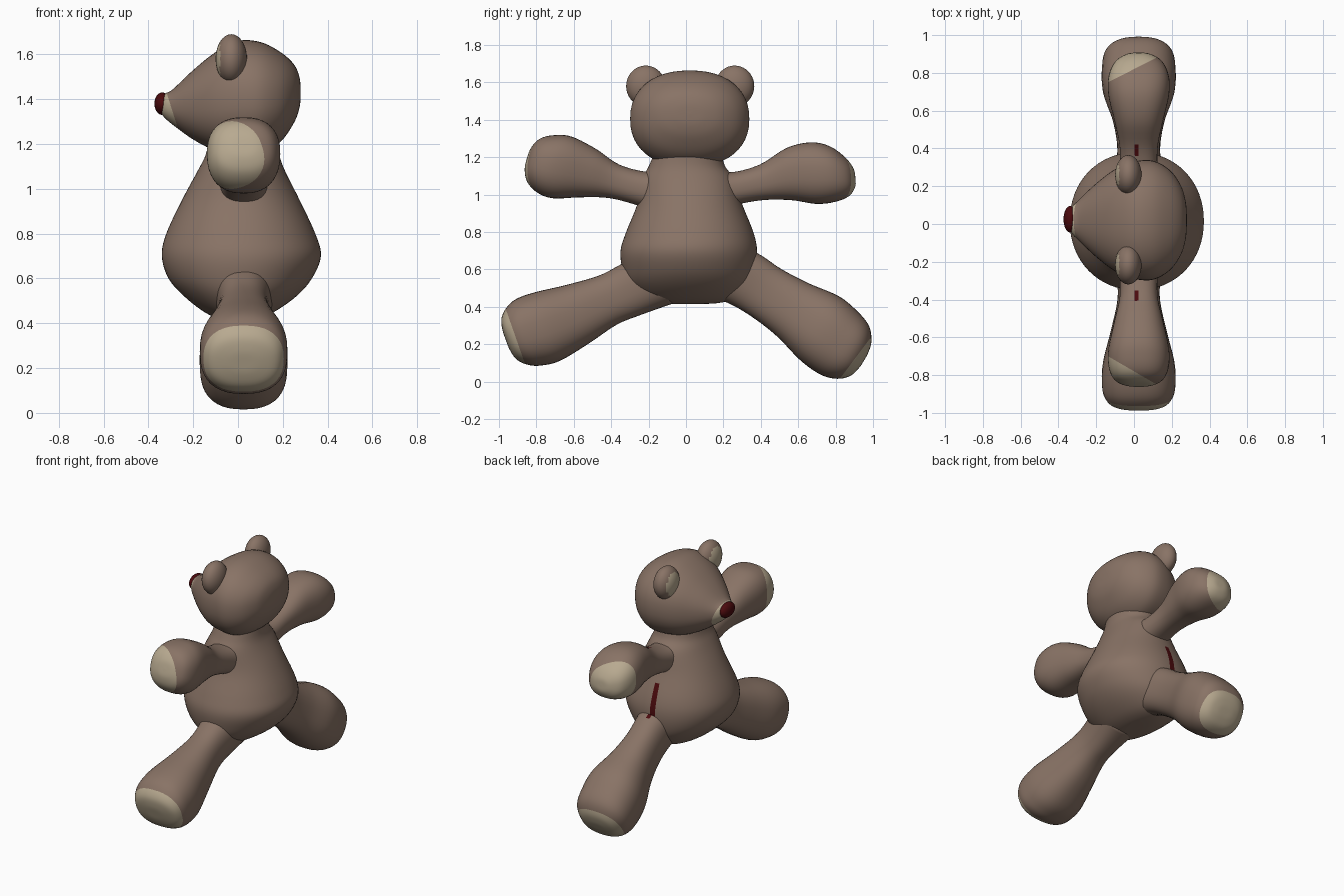
import bpy, bmesh, math
from mathutils import Vector

old = bpy.data.objects.get("Cube")
if old:
    bpy.data.objects.remove(old, do_unlink=True)


def material(name, rgb):
    m = bpy.data.materials.new(name)
    m.use_nodes = True
    m.diffuse_color = (*rgb, 1)
    bsdf = next(n for n in m.node_tree.nodes if n.type == 'BSDF_PRINCIPLED')
    bsdf.inputs["Base Color"].default_value = (*rgb, 1)
    bsdf.inputs["Roughness"].default_value = 0.8
    return m


MATS = [material("brown plush", (0.25, 0.172, 0.132)),
        material("cream pad", (0.48, 0.40, 0.28)),
        material("dark red", (0.07, 0.003, 0.004))]
BROWN, CREAM, RED = range(3)


def smooth_rows(rows, steps=5):
    """Catmull-Rom interpolation through the rows of a loft."""
    out = []
    for i in range(len(rows) - 1):
        quad = [rows[max(i - 1, 0)], rows[i], rows[i + 1], rows[min(i + 2, len(rows) - 1)]]
        for s in range(steps):
            t = s / steps
            out.append([0.5 * (2 * b + (c - a) * t + (2 * a - 5 * b + 4 * c - d) * t * t
                               + (3 * b - a - 3 * c + d) * t ** 3)
                        for a, b, c, d in zip(*quad)])
    return out + [list(rows[-1])]


def finish(name, bm, rule=None, cut=None):
    """Cut a clean pad edge, colour faces, and make the object."""
    bmesh.ops.recalc_face_normals(bm, faces=bm.faces)
    if cut:
        point, normal = Vector(cut[0]), Vector(cut[1])
        bmesh.ops.bisect_plane(bm, geom=bm.verts[:] + bm.edges[:] + bm.faces[:],
                               plane_co=point, plane_no=normal)
    bm.normal_update()
    for f in bm.faces:
        f.smooth = True
        c = f.calc_center_median()
        if cut and (c - point).dot(normal) > 0:
            f.material_index = CREAM
        elif rule:
            f.material_index = rule(c, f.normal)
    mesh = bpy.data.meshes.new(name)
    bm.to_mesh(mesh)
    bm.free()
    for m in MATS:
        mesh.materials.append(m)
    ob = bpy.data.objects.new(name, mesh)
    bpy.context.collection.objects.link(ob)
    return ob


def loft(name, rows, frame, power=2.0, segs=36, rule=None, cut=None):
    """Skin superellipse rings; frame turns a row into centre and two half axes."""
    bm = bmesh.new()
    rings = []
    for row in smooth_rows(rows):
        centre, u, v = frame(row)
        ring = []
        for k in range(segs):
            a = math.tau * k / segs
            ca, sa = math.cos(a), math.sin(a)
            p = u * math.copysign(abs(ca) ** (2 / power), ca)
            q = v * math.copysign(abs(sa) ** (2 / power), sa)
            ring.append(bm.verts.new(centre + p + q))
        rings.append(ring)
    for r0, r1 in zip(rings, rings[1:]):
        for k in range(segs):
            j = (k + 1) % segs
            bm.faces.new((r0[k], r0[j], r1[j], r1[k]))
    bm.faces.new(rings[0])
    bm.faces.new(rings[-1])
    return finish(name, bm, rule, cut)


# Torso: rows are height, x range, y range
def torso_frame(r):
    z, x0, x1, y0, y1 = r
    return (Vector(((x0 + x1) / 2, (y0 + y1) / 2, z)),
            Vector(((x1 - x0) / 2, 0, 0)), Vector((0, (y1 - y0) / 2, 0)))


def side_stitch(c, n):
    return RED if c.y > 0 and abs(c.x - 0.01) < 0.018 and 0.68 < c.z < 0.9 else BROWN


loft("torso", [(0.415, -.01, .01, 0, .02), (0.42, -.08, .08, -.14, .17), (0.45, -.15, .16, -.24, .27),
               (0.52, -.24, .26, -.31, .34), (0.6, -.31, .33, -.34, .37), (0.7, -.34, .37, -.35, .38),
               (0.8, -.32, .345, -.32, .36), (0.95, -.25, .275, -.26, .30), (1.08, -.18, .21, -.235, .26),
               (1.15, -.145, .185, -.2, .21), (1.22, -.13, .18, -.17, .19)],
     torso_frame, 2.1, 64, side_stitch)


# Head: rows are x, centre height, half width, half height, from snout to back
def head_frame(r):
    x, z, w, h = r
    return Vector((x, 0.02, z)), Vector((0, w, 0)), Vector((0, 0, h))


loft("head", [(-.35, 1.37, .003, .003), (-.345, 1.37, .04, .03), (-.325, 1.37, .075, .055),
              (-.29, 1.365, .11, .08), (-.2, 1.375, .195, .155), (-.1, 1.39, .27, .22),
              (0, 1.405, .31, .255), (.1, 1.405, .315, .25), (.19, 1.41, .265, .2),
              (.25, 1.425, .18, .13), (.275, 1.43, .09, .065), (.28, 1.43, .003, .003)],
     head_frame, 2.25, 48, cut=((-.3, 0, 1.37), (-.95, 0, -.3)))


# Limbs: rows are distance out along y, height, half width, half thickness
def limb(name, side, tilt, rows, cut, stitched=True):
    a = math.radians(tilt)

    def frame(r):
        s, z, w, t = r
        w, t = max(w, .003), max(t, .003)
        return (Vector((0.025, side * s, z)), Vector((w, 0, 0)),
                Vector((0, -side * math.sin(a) * t, math.cos(a) * t)))

    def stitch(c, n):
        near = abs(c.x - 0.01) < 0.014 and 0.35 < abs(c.y) < 0.41
        return RED if stitched and near and n.z > 0.6 else BROWN

    loft(name, rows, frame, 2.4, 40, stitch, cut)


limb("left_arm", -1, 17,
     [(.1, 1.02, .13, .13), (.22, 1.03, .105, .095), (.38, 1.07, .10, .093), (.52, 1.115, .13, .135),
      (.66, 1.145, .16, .172), (.75, 1.165, .16, .16), (.815, 1.185, .13, .12),
      (.845, 1.195, .07, .06), (.85, 1.197, .003, .003)],
     ((0, -.78, 1.1), (-.5, -.86, 0)))
limb("right_arm", 1, 5,
     [(.1, 1.02, .13, .13), (.24, 1.03, .105, .09), (.4, 1.065, .10, .095), (.55, 1.11, .13, .14),
      (.68, 1.115, .16, .165), (.78, 1.11, .16, .15), (.86, 1.095, .125, .105),
      (.9, 1.09, .06, .05), (.906, 1.089, .003, .003)],
     ((0, .82, 1.1), (-.45, .89, 0)))
limb("left_leg", -1, -20,
     [(.12, .57, .15, .16), (.3, .49, .115, .145), (.42, .435, .115, .14), (.58, .36, .15, .168),
      (.74, .295, .19, .195), (.84, .265, .195, .19), (.9, .245, .185, .165),
      (.945, .23, .15, .12), (.962, .225, .08, .06), (.964, .224, .003, .003)],
     ((0, -.915, .25), (0, -.94, -.33)), False)
limb("right_leg", 1, -31,
     [(.12, .62, .15, .16), (.3, .555, .12, .155), (.43, .475, .115, .15), (.57, .385, .14, .165),
      (.715, .285, .19, .2), (.82, .205, .195, .195), (.893, .157, .18, .165),
      (.935, .125, .13, .11), (.95, .115, .07, .05), (.952, .113, .003, .003)],
     ((0, .908, .13), (0, .8, -.6)))


# Ears and nose
def ball(name, centre, size, rule):
    bm = bmesh.new()
    bmesh.ops.create_uvsphere(bm, u_segments=32, v_segments=20, radius=1)
    for v in bm.verts:
        v.co = Vector([c + s * k for c, s, k in zip(centre, size, v.co)])
    return finish(name, bm, rule)


def inner_ear(c, n):
    return CREAM if n.x < -0.85 else BROWN


ball("left_ear", (-.03, -.215, 1.58), (.07, .105, .11), inner_ear)
ball("right_ear", (-.03, .26, 1.58), (.07, .105, .11), inner_ear)
ball("nose", (-.338, .025, 1.38), (.035, .07, .05), lambda c, n: RED)
